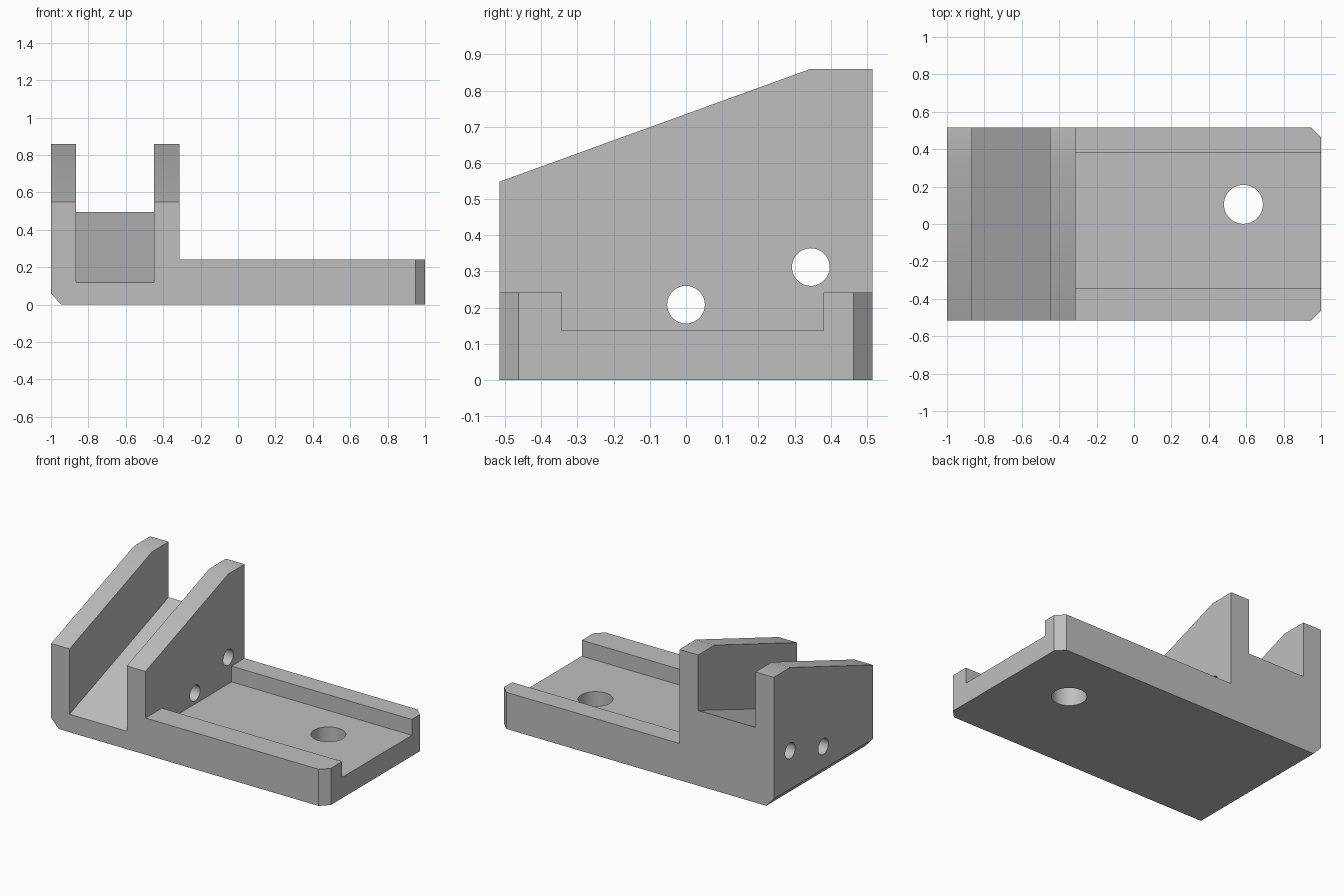
import bpy, bmesh
from mathutils import Vector

cube = bpy.data.objects.get("Cube")
if cube:
    bpy.data.objects.remove(cube, do_unlink=True)

grey = bpy.data.materials.new("plain grey")
grey.use_nodes = True
colour = (0.52, 0.52, 0.52, 1)
grey.diffuse_color = colour
grey.node_tree.nodes["Principled BSDF"].inputs["Base Color"].default_value = colour

W, H = 0.515, 0.86           # half depth, full height
WALL, SLOT_L, SLOT_R = -0.313, -0.866, -0.449
RAIL, FLOOR = 0.241, 0.137


def finish(name, bm):
    bmesh.ops.recalc_face_normals(bm, faces=bm.faces)
    mesh = bpy.data.meshes.new(name)
    bm.to_mesh(mesh)
    bm.free()
    mesh.materials.append(grey)
    obj = bpy.data.objects.new(name, mesh)
    bpy.context.collection.objects.link(obj)
    return obj


def prism(name, points, axis, low, high):
    """Extrude a 2D outline along the given axis."""
    def place(a, b, c):
        return {"x": (c, a, b), "y": (a, c, b), "z": (a, b, c)}[axis]
    bm = bmesh.new()
    face = bm.faces.new([bm.verts.new(place(a, b, low)) for a, b in points])
    new = bmesh.ops.extrude_face_region(bm, geom=[face])["geom"]
    move = Vector(place(0, 0, high - low))
    bmesh.ops.translate(bm, vec=move, verts=[v for v in new if isinstance(v, bmesh.types.BMVert)])
    return finish(name, bm)


def hole(name, location, radius, depth, along_x=False):
    bpy.ops.mesh.primitive_cylinder_add(
        vertices=64, radius=radius, depth=depth, location=location,
        rotation=(0, 1.5707963 if along_x else 0, 0))
    obj = bpy.context.object
    obj.name = name
    obj.data.materials.append(grey)
    return obj


# Body: front outline with the bevelled lower left edge
body = prism("slotted_bracket", [
    (-0.945, 0), (1, 0), (1, RAIL), (WALL, RAIL), (WALL, H), (-1, H), (-1, 0.06)],
    "y", -W, W)

# Cutters: sloped wall tops, ramped slot, tray recess
cutters = [
    prism("wall_top_cut", [(-0.7, 0.481), (0.345, H), (0.345, 1.1), (-0.7, 1.1)], "x", -1.2, 0),
    prism("slot_cut", [(-0.6, 0.087), (0.6, 0.526), (0.6, 1.2), (-0.6, 1.2)], "x", SLOT_L, SLOT_R),
    prism("tray_cut", [(-0.344, FLOOR), (0.38, FLOOR), (0.38, 0.5), (-0.344, 0.5)], "x", WALL, 1.2),
    hole("tray_hole", (0.585, 0.105, 0.1), 0.104, 0.6),
    hole("lower_cross_hole", (-0.7, 0, 0.208), 0.052, 1.2, True),
    hole("upper_cross_hole", (-0.7, 0.345, 0.312), 0.052, 1.2, True),
]
# Chamfered tray corners
for side in (-1, 1):
    cutters.append(prism("corner_cut", [
        (0.848, side * (W + 0.1)), (1.1, side * (W - 0.152)), (1.1, side * (W + 0.1))],
        "z", -0.2, 0.6))

bpy.ops.object.select_all(action="DESELECT")
body.select_set(True)
bpy.context.view_layer.objects.active = body
for cutter in cutters:
    mod = body.modifiers.new(cutter.name, "BOOLEAN")
    mod.operation = "DIFFERENCE"
    mod.solver = "EXACT"
    mod.object = cutter
    bpy.ops.object.modifier_apply(modifier=mod.name)
    bpy.data.objects.remove(cutter, do_unlink=True)

bpy.ops.object.shade_smooth_by_angle(angle=0.35)
